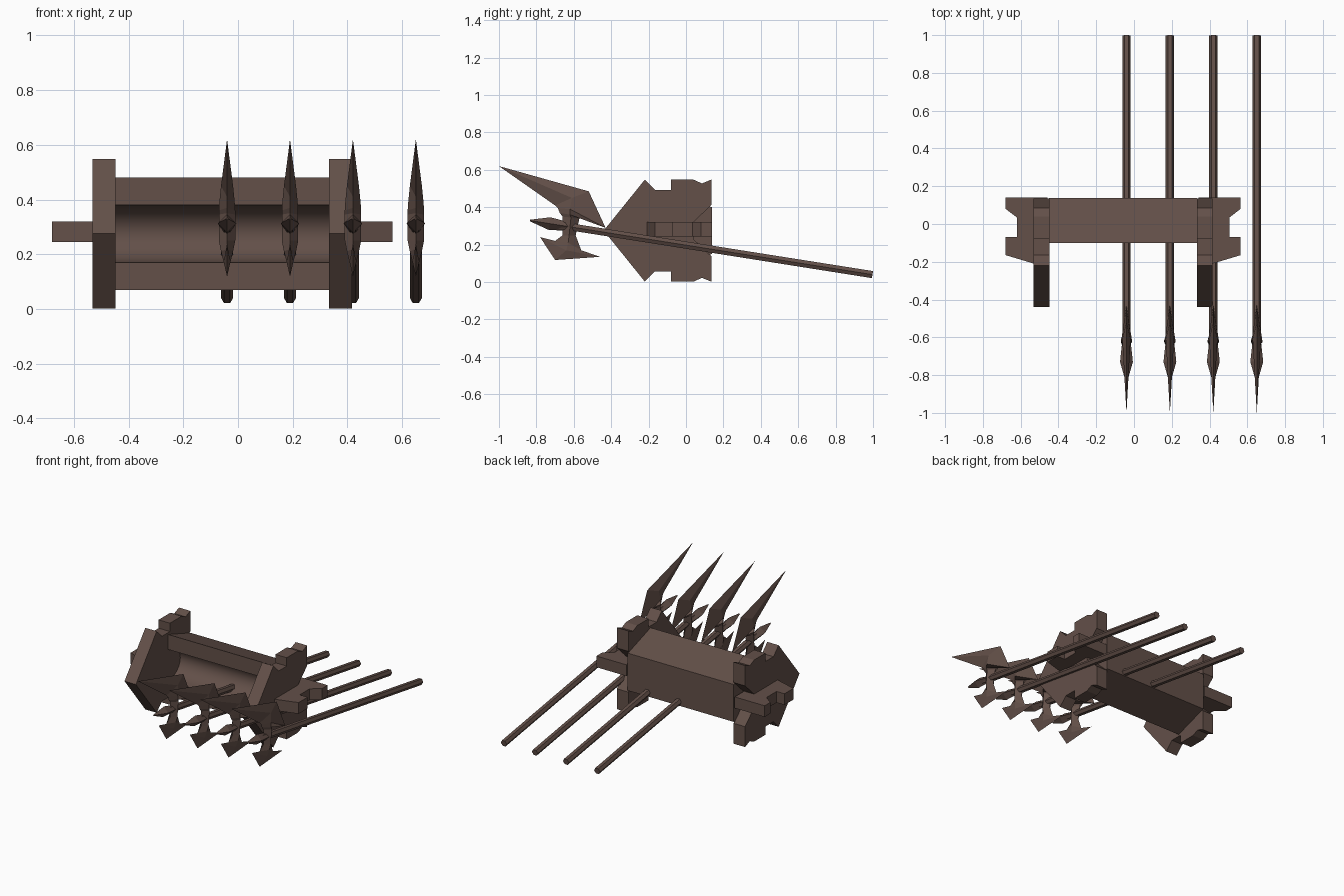
import bpy, bmesh, math
from mathutils import Vector

if "Cube" in bpy.data.objects:
    bpy.data.objects.remove(bpy.data.objects["Cube"])

wood = bpy.data.materials.new("dark brown")
wood.diffuse_color = (0.125, 0.08, 0.066, 1)
wood.use_nodes = True
wood.node_tree.nodes["Principled BSDF"].inputs["Base Color"].default_value = wood.diffuse_color
CX, CZ = -0.0575, 0.275          # rack centre


def finish(name, bm, smooth=None):
    bmesh.ops.recalc_face_normals(bm, faces=bm.faces)
    me = bpy.data.meshes.new(name)
    bm.to_mesh(me)
    bm.free()
    me.materials.append(wood)
    ob = bpy.data.objects.new(name, me)
    bpy.context.collection.objects.link(ob)
    if smooth:
        bpy.context.view_layer.objects.active = ob
        ob.select_set(True)
        bpy.ops.object.shade_smooth_by_angle(angle=math.radians(smooth))
        ob.select_set(False)
    return ob


def extrude(name, points, offset, smooth=None):
    """Prism from a flat outline of 3D points."""
    bm = bmesh.new()
    face = bm.faces.new([bm.verts.new(p) for p in points])
    new = bmesh.ops.extrude_face_region(bm, geom=[face], use_keep_orig=True)
    bmesh.ops.translate(bm, vec=offset,
                        verts=[v for v in new["geom"] if isinstance(v, bmesh.types.BMVert)])
    return finish(name, bm, smooth)


# Side plates: half outline mirrored about the centre height
half = [(-0.22, 0.27), (-0.165, 0.215), (-0.08, 0.215), (-0.08, 0.27), (0.04, 0.27),
        (0.085, 0.25), (0.135, 0.27), (0.135, 0.135), (0.04, 0.045)]
plate = [(-0.44, 0)] + half + [(y, -z) for y, z in reversed(half)]
# Notched side arms, as distance from rack centre and y
arm = [(0.40, 0.14), (0.622, 0.14), (0.622, 0.08), (0.563, 0.035), (0.563, -0.07),
       (0.622, -0.07), (0.622, -0.165), (0.472, -0.21), (0.40, -0.21)]
for side, label in ((-1, "left"), (1, "right")):
    extrude(label + "_side_plate",
            [(CX + side * 0.39, y, CZ + z * 1.01) for y, z in plate], (side * 0.084, 0, 0))
    extrude(label + "_arm", [(CX + side * d, y, 0.245) for d, y in arm], (0, 0, 0.075))

# Trough with a rounded hollow in front
hollow = [(-0.1 + 0.13 * math.sin(math.pi * i / 12), CZ + 0.105 * math.cos(math.pi * i / 12))
          for i in range(13)]
trough = [(-0.1, 0.07), (0.138, 0.15), (0.138, 0.40), (-0.1, 0.48)] + hollow
extrude("trough", [(CX - 0.392, y, z) for y, z in trough], (0.784, 0, 0), 30)

# Blade sections: front edge, spine, back edge, half thickness of the spine
sections = [
    ((-1.00, 0.62), (-1.00, 0.62), (-1.00, 0.62), 0),
    ((-0.70, 0.41), (-0.61, 0.45), (-0.52, 0.485), 0.022),
    ((-0.685, 0.395), (-0.62, 0.39), (-0.43, 0.29), 0.028),
    ((-0.675, 0.37), (-0.62, 0.36), (-0.51, 0.353), 0.03),
    ((-0.66, 0.35), (-0.615, 0.345), (-0.57, 0.34), 0.03),
    ((-0.66, 0.25), (-0.625, 0.25), (-0.59, 0.25), 0.03),
    ((-0.70, 0.22), (-0.63, 0.21), (-0.56, 0.17), 0.022),
    ((-0.78, 0.24), (-0.64, 0.17), (-0.46, 0.135), 0.012),
    ((-0.70, 0.118), (-0.70, 0.118), (-0.70, 0.118), 0)]


def blade(name, x):
    bm = bmesh.new()
    rings = [[bm.verts.new(p) for p in ((x, *f), (x + h, *s), (x, *b), (x - h, *s))]
             for f, s, b, h in sections]
    for a, b in zip(rings, rings[1:]):
        for i in range(4):
            j = (i + 1) % 4
            bm.faces.new((a[i], a[j], b[j], b[i]))
    bmesh.ops.remove_doubles(bm, verts=bm.verts, dist=0.0001)
    finish(name, bm)


def lathe(name, x, rings, sides):
    """Skin of regular rings (y, radius) along the sloping shaft line."""
    axis = Vector((0, 1, -0.158)).normalized()
    up = axis.cross(Vector((-1, 0, 0)))
    bm = bmesh.new()
    loops = []
    for y, r in rings:
        c = Vector((x, y, 0.04 - 0.158 * (y - 0.997)))
        loops.append([bm.verts.new(c + r * (Vector((1, 0, 0)) * math.cos(t) + up * math.sin(t)))
                      for t in (2 * math.pi * i / sides for i in range(sides))])
    for a, b in zip(loops, loops[1:]):
        for i in range(sides):
            j = (i + 1) % sides
            bm.faces.new((a[i], a[j], b[j], b[i]))
    bm.faces.new(loops[0])
    bm.faces.new(loops[-1])
    finish(name, bm)


# Four polearms resting across the rack
for n in range(4):
    x = -0.04 + 0.23 * n
    lathe(f"shaft_{n + 1}", x, [(-0.68, 0.022), (0.997, 0.022)], 6)
    lathe(f"spike_{n + 1}", x, [(-0.835, 0.004), (-0.73, 0.034), (-0.60, 0.02)], 4)
    blade(f"axe_blade_{n + 1}", x)
